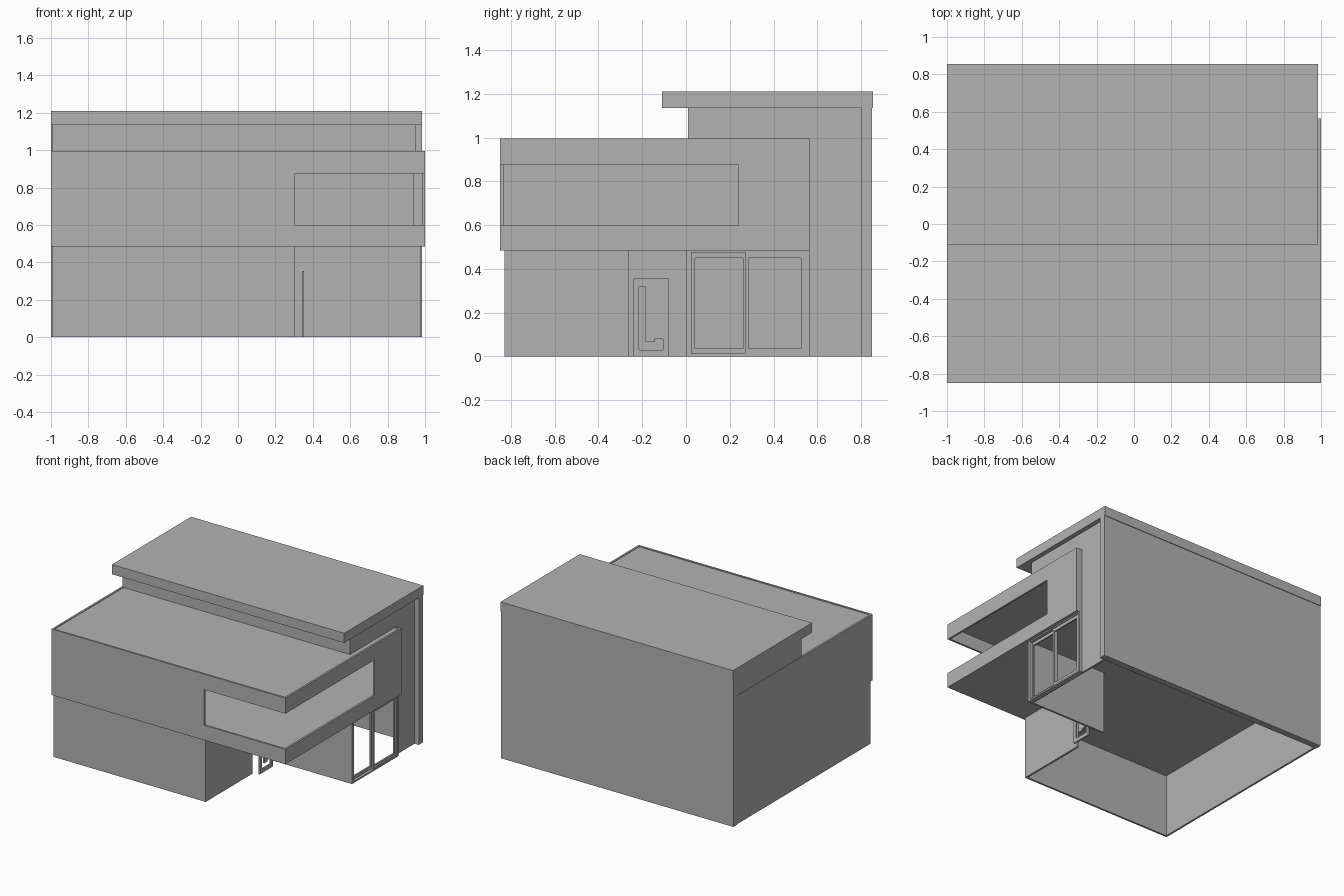
import bpy
import bmesh

cube = bpy.data.objects.get("Cube")
if cube:
    bpy.data.objects.remove(cube, do_unlink=True)

grey = bpy.data.materials.new("plain_grey")
grey.use_nodes = True
grey.diffuse_color = (0.45, 0.45, 0.45, 1)
grey.node_tree.nodes["Principled BSDF"].inputs["Base Color"].default_value = (0.45, 0.45, 0.45, 1)


def finish(name, bm):
    bmesh.ops.recalc_face_normals(bm, faces=bm.faces)
    mesh = bpy.data.meshes.new(name)
    bm.to_mesh(mesh)
    bm.free()
    mesh.materials.append(grey)
    obj = bpy.data.objects.new(name, mesh)
    bpy.context.collection.objects.link(obj)
    return obj


def add_box(bm, x, y, z):
    verts = bmesh.ops.create_cube(bm, size=1)["verts"]
    for v in verts:
        v.co = [a + (b - a) * (c + 0.5) for (a, b), c in zip((x, y, z), v.co)]


def box(name, x, y, z):
    bm = bmesh.new()
    add_box(bm, x, y, z)
    return finish(name, bm)


def side_frame(name, x, y, z, oy, oz):
    """Rectangular frame facing +x: outer span y, z and opening oy, oz."""
    bm = bmesh.new()
    add_box(bm, x, (y[0], oy[0]), z)
    add_box(bm, x, (oy[1], y[1]), z)
    add_box(bm, x, oy, (z[0], oz[0]))
    add_box(bm, x, oy, (oz[1], z[1]))
    return finish(name, bm)


T = 0.015          # wall thickness
LOW = 0.485        # top of the ground floor
MID = 0.995        # top of the upper box
HIGH = 1.135       # underside of the high roof
SILL, HEAD = 0.6, 0.875
CORNER = 0.305     # recess and corner opening start

# Ground floor walls, open underneath
box("ground_front_wall", (-0.995, CORNER), (-0.83, -0.83 + T), (0, LOW))
box("ground_left_wall", (-0.995, -0.995 + T), (-0.83 + T, 0.8), (0, LOW))
box("entry_side_wall", (CORNER - T, CORNER), (-0.83 + T, -0.26), (0, LOW))
box("entry_rear_wall", (CORNER - T, 0.935), (0, T), (0, LOW))
box("rear_right_wall", (0.95 - T, 0.95), (0.565, 0.8), (0, HIGH))
box("back_wall", (-1, 0.985), (0.8, 0.85), (0, HIGH))

# Upper floor slab
box("upper_floor", (-1 + T, 1 - T), (-0.85 + T, 0.55), (LOW, SILL - 0.015))
box("upper_floor_rear", (-1 + T, 0.95 - T), (0.55, 0.8), (LOW, SILL - 0.015))

# Upper box with a wraparound corner opening
box("upper_left_wall", (-1, -1 + T), (-0.85, 0.8), (LOW, MID))
box("upper_front_wall", (-1 + T, CORNER), (-0.85, -0.85 + T), (LOW, MID))
box("upper_right_wall", (1 - T, 1), (0.24, 0.565), (LOW, MID))
box("upper_end_wall", (0.95 - T, 1 - T), (0.55, 0.565), (LOW, MID))
for part, z in (("parapet", (LOW, SILL)), ("lintel", (HEAD, MID))):
    box("front_" + part, (CORNER, 1), (-0.85, -0.85 + T), z)
    box("right_" + part, (1 - T, 1), (-0.85 + T, 0.24), z)
box("low_roof", (-1 + T, 1 - T), (-0.85 + T, 0.55), (MID - 0.02, MID - 0.005))

# Raised rear volume and its overhanging roof
box("clerestory_front", (-0.995, 0.95), (0.01, 0.01 + T), (MID - 0.005, HIGH))
box("clerestory_left", (-0.995, -0.995 + T), (0.01 + T, 0.8), (MID - 0.005, HIGH))
box("clerestory_right", (0.95 - T, 0.95), (0.01 + T, 0.565), (MID - 0.005, HIGH))
box("high_roof", (-1, 0.985), (-0.11, 0.855), (HIGH, 1.21))

# Glassless sliding window frames
side_frame("window_surround", (0.935, 0.975), (0, 0.565), (0, LOW),
           (0.025, 0.555), (0.012, 0.475))
side_frame("window_left_sash", (0.942, 0.955), (0.025, 0.285), (0.012, 0.475),
           (0.04, 0.26), (0.035, 0.45))
side_frame("window_right_sash", (0.956, 0.969), (0.27, 0.555), (0.012, 0.475),
           (0.285, 0.525), (0.035, 0.45))

# Entry door with a stepped cutout
bm = bmesh.new()
door_x = (0.342, 0.354)
for y, z in (((-0.24, -0.215), (0, 0.355)),
             ((-0.105, -0.08), (0, 0.355)),
             ((-0.215, -0.105), (0, 0.03)),
             ((-0.215, -0.185), (0.32, 0.355)),
             ((-0.185, -0.145), (0.065, 0.355)),
             ((-0.145, -0.105), (0.08, 0.355))):
    add_box(bm, door_x, y, z)
finish("entry_door", bm)
